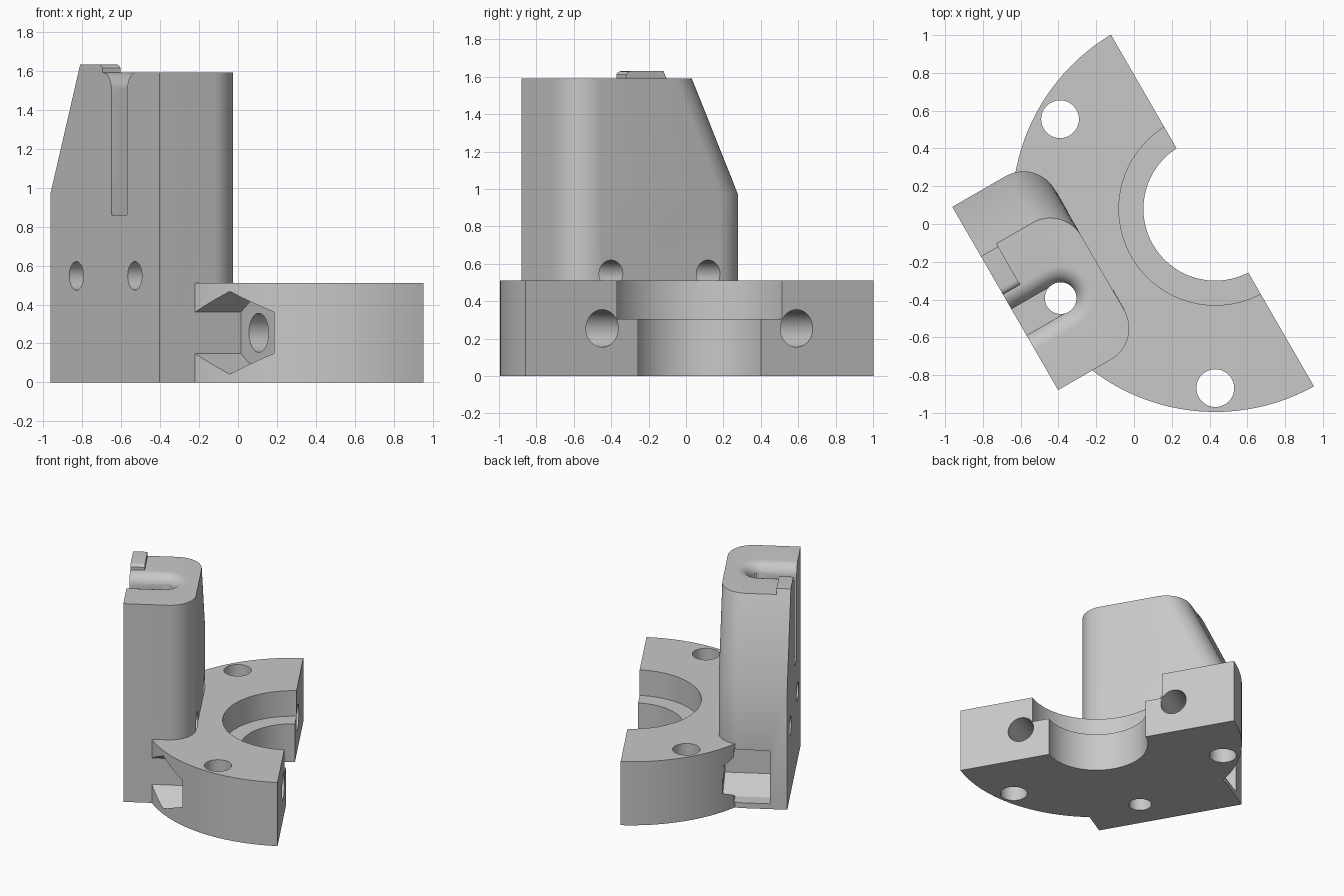
import bpy, bmesh
from math import sin, cos, pi, sqrt, asin
from mathutils import Matrix

if "Cube" in bpy.data.objects:
    bpy.data.objects.remove(bpy.data.objects["Cube"], do_unlink=True)

grey = bpy.data.materials.new("plain_grey")
grey.use_nodes = True
grey.diffuse_color = (0.58, 0.58, 0.58, 1)
grey.node_tree.nodes["Principled BSDF"].inputs["Base Color"].default_value = (0.58, 0.58, 0.58, 1)


def finish(name, bm):
    bmesh.ops.recalc_face_normals(bm, faces=bm.faces)
    mesh = bpy.data.meshes.new(name)
    bm.to_mesh(mesh)
    bm.free()
    mesh.materials.append(grey)
    obj = bpy.data.objects.new(name, mesh)
    bpy.context.collection.objects.link(obj)
    return obj


def loft(name, loops):
    """Skin a stack of equal-length loops and cap both ends."""
    bm = bmesh.new()
    rows = [[bm.verts.new(p) for p in loop] for loop in loops]
    n = len(rows[0])
    for low, high in zip(rows, rows[1:]):
        for i in range(n):
            j = (i + 1) % n
            bm.faces.new((low[i], low[j], high[j], high[i]))
    bm.faces.new(rows[0])
    bm.faces.new(rows[-1])
    return finish(name, bm)


def rod(name, radius, start, end, x, other, axis, sides=48):
    """Cylinder along y (other = z) or along z (other = y)."""
    bm = bmesh.new()
    mid = (start + end) / 2
    if axis == 'Y':
        m = Matrix.Translation((x, mid, other)) @ Matrix.Rotation(pi / 2, 4, 'X')
    else:
        m = Matrix.Translation((x, other, mid))
    bmesh.ops.create_cone(bm, cap_ends=True, segments=sides, radius1=radius,
                          radius2=radius, depth=abs(end - start), matrix=m)
    return finish(name, bm)


def arc(cx, cy, r, a0, a1, n):
    return [(cx + r * cos(a0 + (a1 - a0) * i / n),
             cy + r * sin(a0 + (a1 - a0) * i / n)) for i in range(n + 1)]


def combine(target, tool, operation):
    tool.hide_render = True
    mod = target.modifiers.new(operation, 'BOOLEAN')
    mod.object, mod.operation, mod.solver = tool, operation, 'EXACT'
    bpy.context.view_layer.objects.active = target
    bpy.ops.object.modifier_apply(modifier=mod.name)
    bpy.data.objects.remove(tool, do_unlink=True)


# Half ring flange, with its flat split face just short of the bore centre
OUTER, BORE, SPLIT, RING_H = 1.075, 0.38, -0.017, 0.51
t_out, t_in = asin(-SPLIT / OUTER), asin(-SPLIT / BORE)
ring = (arc(0, 0, OUTER, pi + t_out, 2 * pi - t_out, 72)
        + arc(0, 0, BORE, 2 * pi - t_in, pi + t_in, 48))
body = loft("clamp_bracket", [[(x, y, z) for x, y in ring] for z in (0, RING_H)])
combine(body, rod("counterbore", 0.51, 0.305, 0.7, 0, 0, 'Z', 96), 'DIFFERENCE')

# Upright block with rounded front corners and one sloping side
BACK, FRONT, LEFT, RIGHT, TOP, KNEE, R = -1.2, -0.685, -0.705, 0.415, 1.59, 0.97, 0.19


def side_at(z):
    return LEFT + max(0, z - KNEE) * 0.46


def block_loop(z):
    left = side_at(z)
    pts = ([(left, BACK), (RIGHT, BACK)]
           + arc(RIGHT - R, FRONT - R, R, 0, pi / 2, 12)
           + arc(left + R, FRONT - R, R, pi / 2, pi, 12))
    return [(x, y, z) for x, y in pts]


combine(body, loft("upright_block", [block_loop(z) for z in (0, KNEE, TOP)]), 'UNION')

# Small raised tab on the back edge of the top
TAB = 1.63
tab = [(side_at(1.5), 1.5), (-0.165, 1.5)] + arc(-0.2, TAB - 0.035, 0.035, 0, pi / 2, 6)
tab.append((side_at(TAB), TAB))
combine(body, loft("top_tab", [[(x, y, z) for x, z in tab] for y in (BACK, -1.095)]), 'UNION')

# Open cable slot with a flared rim, above a full-height passage
SLOT_Y, HALF, FLARE = -0.945, 0.08, 0.09


def slot_loop(z, w):
    pts = [(-w, -1.35), (w, -1.35)] + arc(0, SLOT_Y, w, 0, pi, 24)
    return [(x, y, z) for x, y in pts]


levels = [(0.86, HALF)]
for i in range(11):
    t = pi / 2 * i / 10
    levels.append((TOP - FLARE + FLARE * sin(t), HALF + FLARE * (1 - cos(t))))
levels.append((1.75, HALF + FLARE))
combine(body, loft("cable_slot", [slot_loop(z, w) for z, w in levels]), 'DIFFERENCE')
combine(body, rod("cable_passage", 0.084, -0.1, 1.75, 0, SLOT_Y, 'Z'), 'DIFFERENCE')

# Mounting holes through the block
for x in (-0.44, 0.16):
    combine(body, rod("block_hole", 0.073, -1.3, FRONT + 0.001, x, 0.547, 'Y'), 'DIFFERENCE')

# Flange holes, clamp bolt holes and their hexagonal nut pockets
for s, pocket_end in ((-1, -1.075), (1, -1.35)):
    combine(body, rod("flange_hole", 0.1, -0.1, 0.7, s * 0.822, -0.474, 'Z'), 'DIFFERENCE')
    combine(body, rod("bolt_hole", 0.1, -0.8, 0.1, s * 0.6, 0.255, 'Y'), 'DIFFERENCE')
    combine(body, rod("nut_pocket", 0.2125, pocket_end, -0.72, s * 0.6, 0.255, 'Y', 6), 'DIFFERENCE')

# Side opening that lets a nut slide into the pocket in the block
opening = [(-0.6, -1.075), (-0.95, -1.075), (-0.95, -0.81), (-0.6, -0.81)]
combine(body, loft("nut_opening", [[(x, y, z) for x, y in opening]
                                   for z in (0.0425, 0.4675)]), 'DIFFERENCE')

# Turn into place and shade
body.data.transform(Matrix.Translation((0.43, 0.08, 0)) @ Matrix.Rotation(-pi / 3, 4, 'Z'))
bpy.ops.object.select_all(action='DESELECT')
body.select_set(True)
bpy.context.view_layer.objects.active = body
bpy.ops.object.shade_smooth_by_angle(angle=pi / 7)
